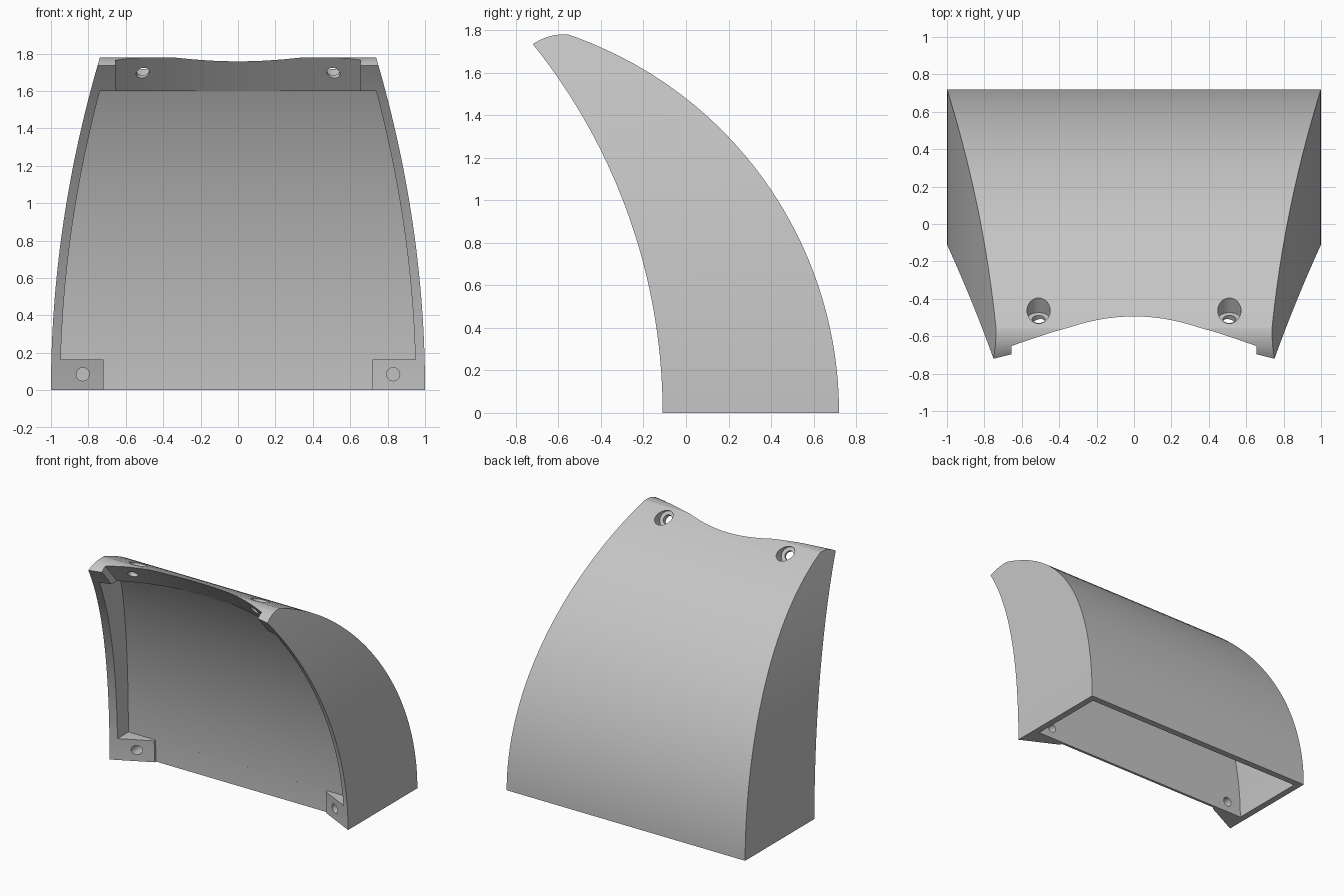
import bpy, bmesh, math

cube = bpy.data.objects.get("Cube")
if cube:
    bpy.data.objects.remove(cube, do_unlink=True)

TIP, TOP, WALL, PANEL_TOP, TAB_TOP = 1.735, 1.78, 0.05, 1.6, 0.165


# Curves of the cover at height z
def half_width(z):
    return 1 - z * z / 12.1


def front_y(z):
    if z > TIP:
        u = min(1, (z - TIP) / (TOP - TIP))
        return -0.72 + 0.14 * (1 - math.sqrt(1 - u))
    return -2.88 + math.sqrt(2.77 ** 2 - z * z)


def back_y(z, inset=0.0):
    return -1.16 + math.sqrt((1.88 - inset) ** 2 - z * z)


def panel_y(z):
    return front_y(z) + 0.155 + 0.095 * (z / PANEL_TOP) ** 2


def fold(z):
    # How far the rims slope back towards the middle
    if z > TIP:
        return 0.07 * (TOP - z) / (TOP - TIP)
    return 0.14 - 0.07 * (z / TIP) ** 2


def levels(a, b, n):
    return [a + (b - a) * i / n for i in range(n + 1)]


def make(name, bm):
    bmesh.ops.recalc_face_normals(bm, faces=bm.faces)
    mesh = bpy.data.meshes.new(name)
    bm.to_mesh(mesh)
    bm.free()
    ob = bpy.data.objects.new(name, mesh)
    bpy.context.collection.objects.link(ob)
    return ob


def loft(name, rings):
    bm = bmesh.new()
    rows = [[bm.verts.new(p) for p in ring] for ring in rings]
    for a, b in zip(rows, rows[1:]):
        for i in range(len(a)):
            j = (i + 1) % len(a)
            bm.faces.new((a[i], a[j], b[j], b[i]))
    bm.faces.new(rows[0])
    bm.faces.new(rows[-1])
    return make(name, bm)


def box_ring(x, y0, y1, z):
    return [(x, y0, z), (-x, y0, z), (-x, y1, z), (x, y1, z)]


def body_ring(z):
    x, yf, yb = half_width(z), front_y(z), back_y(z)
    mid = yf + fold(z)
    return [(x, yf, z), (x - 0.28, mid, z), (0.28 - x, mid, z),
            (-x, yf, z), (-x, yb, z), (x, yb, z)]


def cylinder(name, radius, length, location, tilt):
    bpy.ops.mesh.primitive_cylinder_add(vertices=32, radius=radius, depth=length,
                                        location=location, rotation=(tilt, 0, 0))
    ob = bpy.context.object
    ob.name = name
    return ob


def cut(target, cutter):
    cutter.hide_render = True
    mod = target.modifiers.new("cut", 'BOOLEAN')
    mod.operation, mod.solver, mod.object = 'DIFFERENCE', 'EXACT', cutter
    bpy.context.view_layer.objects.active = target
    bpy.ops.object.modifier_apply(modifier=mod.name)
    bpy.data.objects.remove(cutter, do_unlink=True)


# Curved outer body with a rounded top edge
crest = [TOP - (TOP - TIP) * (1 - s) ** 2 for s in levels(0, 1, 10)[1:]]
body = loft("curved_cover", [body_ring(z) for z in levels(0, TIP, 36) + crest])

# Hollow interior behind the panel, open at the bottom
cut(body, loft("interior_cutter", [
    box_ring(half_width(z) - WALL, panel_y(z) + 0.02, back_y(z, WALL), z)
    for z in levels(-0.1, PANEL_TOP - 0.02, 36)]))

# Recess in front of the panel, leaving rims and corner tabs
cut(body, loft("recess_cutter", [
    box_ring(half_width(z) - WALL, -1.5, panel_y(z), z)
    for z in levels(TAB_TOP, PANEL_TOP, 32)]))
cut(body, loft("tab_gap_cutter", [
    box_ring(0.72, -1.5, panel_y(z), z) for z in levels(-0.1, TAB_TOP + 0.005, 6)]))

# Concave overhanging band under the top lip
arc = [(x, -1.98 + math.sqrt(1.48 ** 2 - x * x)) for x in levels(-0.655, 0.655, 32)]
outline = arc + [(0.655, -1.5), (-0.655, -1.5)]
cut(body, loft("lip_cutter", [
    [(x, y + 0.85 * (1.765 - z), z) for x, y in outline] for z in (PANEL_TOP, 2)]))

# Screw holes: plain in the tabs, counterbored in the top
tilt = math.radians(55)
for side in (-1, 1):
    cut(body, cylinder("tab_hole", 0.035, 0.6, (side * 0.83, 0, 0.085), math.pi / 2))
    for name, radius, low, high in (("bore", 0.062, -0.06, 0.3), ("hole", 0.035, -0.2, 0.1)):
        m = (low + high) / 2
        cut(body, cylinder("top_" + name, radius, high - low,
                           (side * 0.51, -0.46 + m * math.sin(tilt), 1.747 + m * math.cos(tilt)),
                           -tilt))

# Grey material and shading
grey = bpy.data.materials.new("plain_grey")
grey.use_nodes = True
colour = (0.56, 0.56, 0.56, 1)
grey.diffuse_color = colour
grey.node_tree.nodes["Principled BSDF"].inputs["Base Color"].default_value = colour
body.data.materials.clear()
body.data.materials.append(grey)
for poly in body.data.polygons:
    poly.material_index = 0

bpy.ops.object.select_all(action='DESELECT')
body.select_set(True)
bpy.context.view_layer.objects.active = body
bpy.ops.object.shade_smooth_by_angle(angle=math.radians(25))
